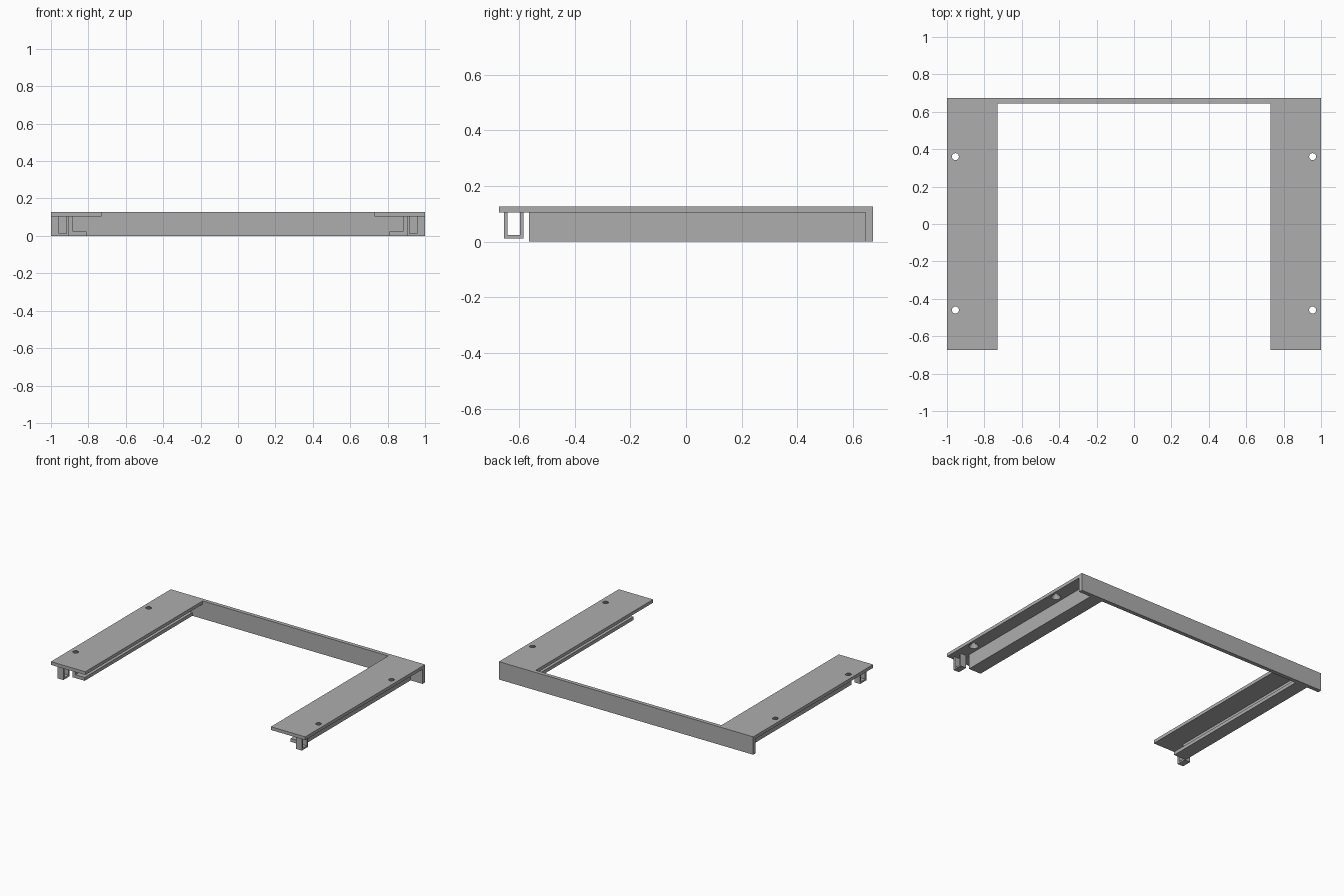
import bpy
import bmesh
from mathutils import Matrix

if "Cube" in bpy.data.objects:
    bpy.data.objects.remove(bpy.data.objects["Cube"], do_unlink=True)

# Single grey finish
GREY = (0.42, 0.42, 0.42, 1.0)
grey = bpy.data.materials.new("grey_metal")
grey.use_nodes = True
grey.diffuse_color = GREY
grey.node_tree.nodes["Principled BSDF"].inputs["Base Color"].default_value = GREY

TOP, UNDER = 0.127, 0.104      # mounting plate top and underside
BACK_IN, BACK_OUT = 0.645, 0.673
FRONT = -0.673


def make_object(name, bm):
    bmesh.ops.recalc_face_normals(bm, faces=bm.faces)
    mesh = bpy.data.meshes.new(name)
    bm.to_mesh(mesh)
    bm.free()
    mesh.materials.append(grey)
    obj = bpy.data.objects.new(name, mesh)
    bpy.context.collection.objects.link(obj)
    return obj


def prism(name, points, offset):
    """Extrude a closed outline of 3D points by an offset vector."""
    bm = bmesh.new()
    face = bm.faces.new([bm.verts.new(p) for p in points])
    new = bmesh.ops.extrude_face_region(bm, geom=[face])["geom"]
    verts = [v for v in new if isinstance(v, bmesh.types.BMVert)]
    bmesh.ops.translate(bm, verts=verts, vec=offset)
    # The starting face stays as the end cap when extrusion keeps it
    if not face.is_valid or len(bm.faces) < len(points) + 2:
        bmesh.ops.holes_fill(bm, edges=bm.edges)
    return make_object(name, bm)


def cut(target, cutter):
    cutter.hide_render = True
    mod = target.modifiers.new("cut", 'BOOLEAN')
    mod.operation = 'DIFFERENCE'
    mod.solver = 'EXACT'
    mod.object = cutter
    bpy.context.view_layer.objects.active = target
    bpy.ops.object.modifier_apply(modifier=mod.name)
    bpy.data.objects.remove(cutter, do_unlink=True)


# U-shaped frame: two side plates and a full-height back panel in one piece
outline = [(-1, FRONT), (-0.73, FRONT), (-0.73, BACK_IN), (0.73, BACK_IN),
           (0.73, FRONT), (1, FRONT), (1, BACK_OUT), (-1, BACK_OUT)]
frame = prism("frame", [(x, y, 0) for x, y in outline], (0, 0, TOP))
relief = [(-2, -2, -1), (2, -2, -1), (2, BACK_IN, -1), (-2, BACK_IN, -1)]
cut(frame, prism("relief_cutter", relief, (0, 0, 1 + UNDER)))

# Screw holes, countersunk from below
bm = bmesh.new()
for x in (-0.955, 0.955):
    for y in (-0.46, 0.36):
        for r_low, r_high, low, high in ((0.032, 0.018, UNDER - 0.001, TOP + 0.001),):
            bmesh.ops.create_cone(
                bm, cap_ends=True, segments=32, radius1=r_low, radius2=r_high,
                depth=high - low, matrix=Matrix.Translation((x, y, (low + high) / 2)))
cut(frame, make_object("hole_cutter", bm))

for side, s in (("left", 1), ("right", -1)):
    # L-section runner under each plate, foot pointing inwards
    section = [(0.906, 0), (0.906, UNDER), (0.882, UNDER),
               (0.882, 0.024), (0.81, 0.024), (0.81, 0)]
    prism(side + "_runner", [(s * x, -0.565, z) for x, z in section],
          (0, BACK_IN + 0.565, 0))
    # U-shaped loop hanging at the front
    loop = [(-0.655, UNDER), (-0.655, 0.012), (-0.584, 0.012), (-0.584, UNDER),
            (-0.597, UNDER), (-0.597, 0.024), (-0.642, 0.024), (-0.642, UNDER)]
    prism(side + "_front_loop", [(s * 0.915, y, z) for y, z in loop],
          (s * 0.045, 0, 0))
